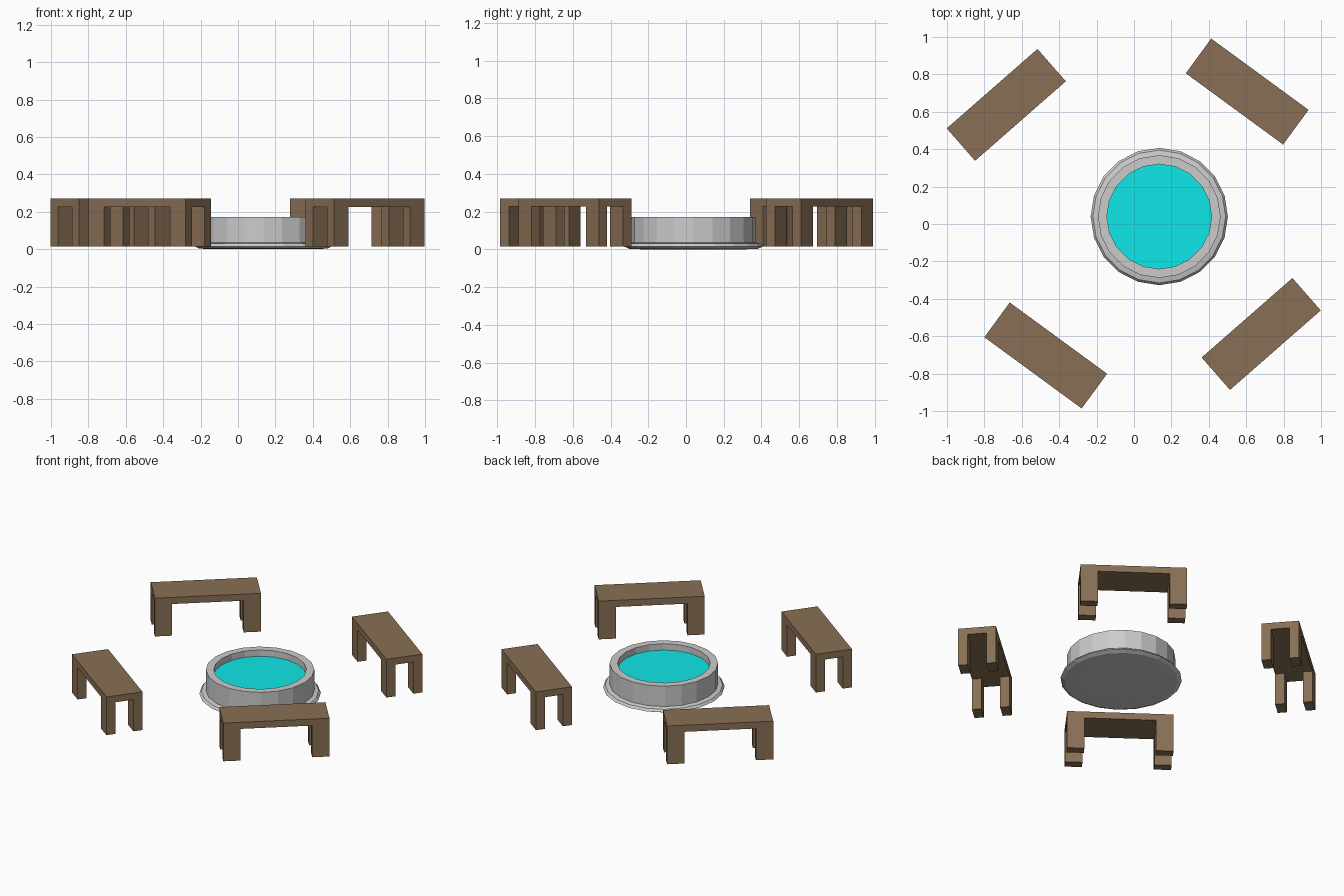
import bpy, bmesh, math
from mathutils import Vector, Matrix

if "Cube" in bpy.data.objects:
    bpy.data.objects.remove(bpy.data.objects["Cube"])


def material(name, color):
    m = bpy.data.materials.new(name)
    m.diffuse_color = color
    m.use_nodes = True
    m.node_tree.nodes["Principled BSDF"].inputs["Base Color"].default_value = m.diffuse_color
    return m


def finish(bm, name, location, angle=0.0, mat=None):
    bmesh.ops.recalc_face_normals(bm, faces=bm.faces)
    mesh = bpy.data.meshes.new(name)
    bm.to_mesh(mesh)
    bm.free()
    obj = bpy.data.objects.new(name, mesh)
    obj.location = location
    obj.rotation_euler.z = math.radians(angle)
    if mat:
        mesh.materials.append(mat)
    bpy.context.collection.objects.link(obj)
    return obj


WOOD = material("wood", (0.25, 0.16, 0.09, 1))
WATER = material("water", (0.005, 0.8, 0.8, 1))
SIDES = 20
POOL = (0.135, 0.04, 0)


def lathe(name, profile):
    """Revolve (radius, z) points; the first ring is capped, as is the last."""
    bm = bmesh.new()
    rings = [[bm.verts.new((r * math.cos(2 * math.pi * i / SIDES),
                            r * math.sin(2 * math.pi * i / SIDES), z))
              for i in range(SIDES)] for r, z in profile]
    for a, b in zip(rings, rings[1:]):
        for i in range(SIDES):
            j = (i + 1) % SIDES
            bm.faces.new((a[i], a[j], b[j], b[i]))
    bm.faces.new(rings[0][::-1])
    bm.faces.new(rings[-1])
    return finish(bm, name, POOL)


# Stone basin: rounded foot flange, upright wall, rim and inner floor
lathe("fountain_basin", [(0.267, 0.0), (0.342, 0.003), (0.367, 0.015),
                         (0.355, 0.03), (0.328, 0.036), (0.328, 0.172),
                         (0.28, 0.172), (0.28, 0.12)])

# Water surface inside the basin
bm = bmesh.new()
bmesh.ops.create_circle(bm, cap_ends=True, segments=SIDES, radius=0.28,
                        matrix=Matrix.Translation((0, 0, 0.13)) @
                        Matrix.Rotation(math.pi / 2, 4, 'Z'))
finish(bm, "water_surface", POOL, mat=WATER)

# Bench: seat slab with four corner legs pulled down from it
LENGTH, WIDTH, TOP, UNDER, FOOT = 0.645, 0.23, 0.27, 0.226, 0.015
LEG_X, LEG_Y = 0.105, 0.058


def bench(name, x, y, angle):
    bm = bmesh.new()
    bmesh.ops.create_cube(bm, size=1, matrix=Matrix.Translation((0, 0, (TOP + UNDER) / 2)) @
                          Matrix.Diagonal((LENGTH, WIDTH, TOP - UNDER, 1)))
    cut_x, cut_y = LENGTH / 2 - LEG_X, WIDTH / 2 - LEG_Y
    for s in (-1, 1):
        for co, no in ((Vector((s * cut_x, 0, 0)), Vector((1, 0, 0))),
                       (Vector((0, s * cut_y, 0)), Vector((0, 1, 0)))):
            bmesh.ops.bisect_plane(bm, geom=bm.verts[:] + bm.edges[:] + bm.faces[:],
                                   plane_co=co, plane_no=no)
    corners = []
    for f in bm.faces:
        c = f.calc_center_median()
        if c.z < UNDER + 0.001 and abs(c.x) > cut_x and abs(c.y) > cut_y:
            corners.append(f)
    out = bmesh.ops.extrude_face_region(bm, geom=corners)["geom"]
    bmesh.ops.delete(bm, geom=[f for f in corners if f.is_valid], context='FACES_ONLY')
    for v in out:
        if isinstance(v, bmesh.types.BMVert):
            v.co.z = FOOT
    bmesh.ops.dissolve_limit(bm, angle_limit=0.01, verts=bm.verts, edges=bm.edges)
    finish(bm, name, (x, y, 0), angle, WOOD)


bench("front_right_bench", 0.680, -0.588, 41.2)
bench("back_left_bench", -0.683, 0.637, 41.2)
bench("back_right_bench", 0.605, 0.708, -36.2)
bench("front_left_bench", -0.472, -0.703, -36.2)
